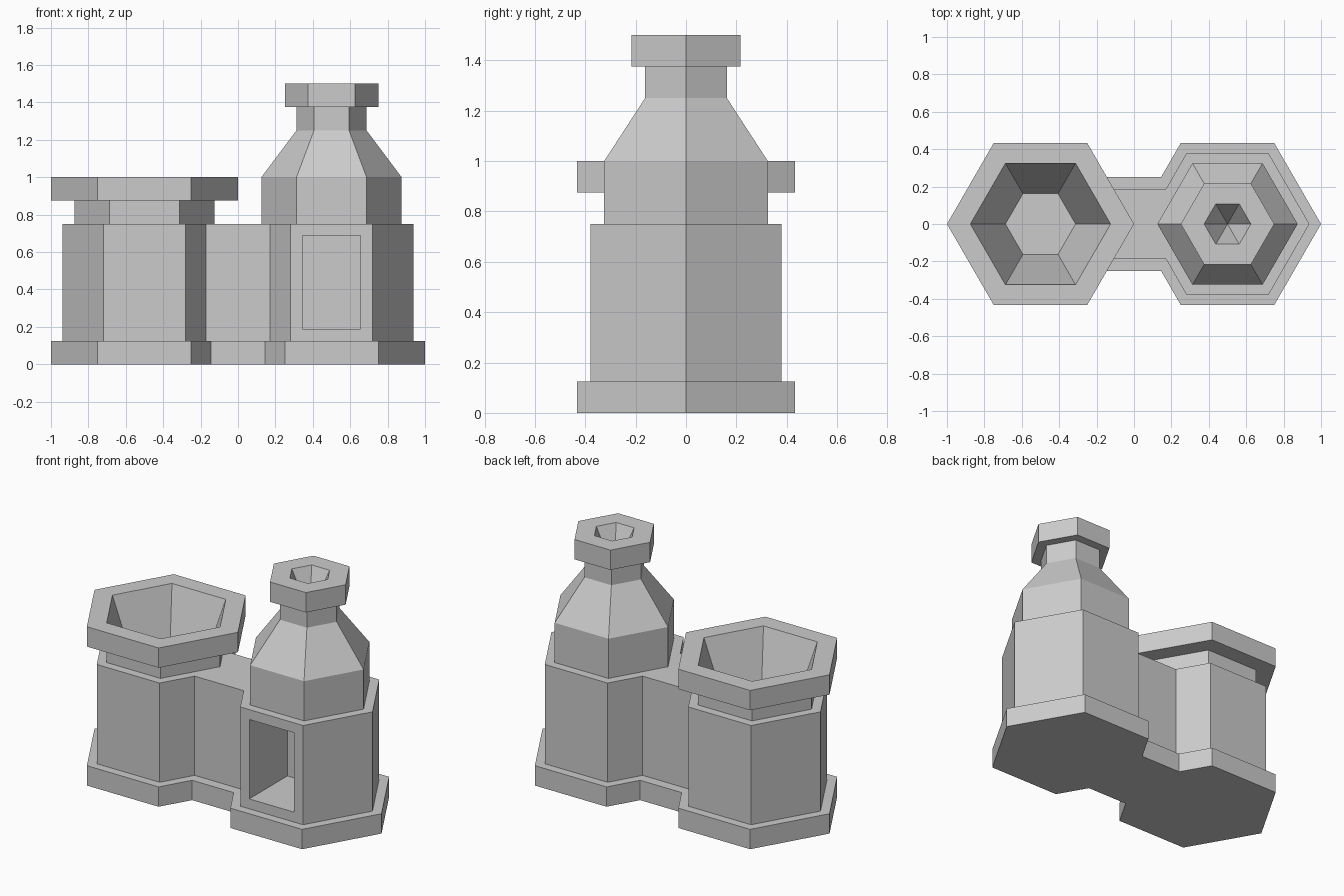
import bpy
import bmesh
from math import cos, sin, tau, sqrt

cube = bpy.data.objects.get("Cube")
if cube:
    bpy.data.objects.remove(cube, do_unlink=True)

stone = bpy.data.materials.new("plain grey")
stone.use_nodes = True
GREY = (0.6, 0.6, 0.6, 1.0)
stone.diffuse_color = GREY
stone.node_tree.nodes["Principled BSDF"].inputs["Base Color"].default_value = GREY

SPACING = 0.5  # distance of each tower from the centre


def finish(name, bm):
    bmesh.ops.recalc_face_normals(bm, faces=bm.faces)
    mesh = bpy.data.meshes.new(name)
    bm.to_mesh(mesh)
    bm.free()
    mesh.materials.append(stone)
    obj = bpy.data.objects.new(name, mesh)
    bpy.context.collection.objects.link(obj)
    return obj


def hex_stack(name, x, profile):
    """Closed six-sided solid from (radius, height) rings; radius 0 is a point."""
    bm = bmesh.new()
    rings = []
    for r, z in profile:
        count = 6 if r else 1
        rings.append([bm.verts.new((x + r * cos(tau * i / 6), r * sin(tau * i / 6), z))
                      for i in range(count)])
    for low, high in zip(rings, rings[1:]):
        for i in range(6):
            j = (i + 1) % 6
            if len(low) == 1:
                bm.faces.new((low[0], high[j], high[i]))
            else:
                bm.faces.new((low[i], low[j], high[j], high[i]))
    for ring in (rings[0], rings[-1]):
        if len(ring) == 6:
            bm.faces.new(ring)
    return finish(name, bm)


def twin_prism(name, radius, half_width, z0, z1):
    """Two hexagons joined by a straight bridge, extruded upwards."""
    inner = SPACING - radius + half_width / sqrt(3)
    h = radius * sqrt(3) / 2
    near, far = SPACING - radius / 2, SPACING + radius / 2
    half = [(inner, -half_width), (near, -h), (far, -h),
            (SPACING + radius, 0), (far, h), (near, h), (inner, half_width)]
    outline = half + [(-x, -y) for x, y in half]
    bm = bmesh.new()
    face = bm.faces.new([bm.verts.new((x, y, z0)) for x, y in outline])
    result = bmesh.ops.extrude_face_region(bm, geom=[face], use_keep_orig=True)
    top = [g for g in result["geom"] if isinstance(g, bmesh.types.BMVert)]
    bmesh.ops.translate(bm, verts=top, vec=(0, 0, z1 - z0))
    return finish(name, bm)


def box(name, low, high):
    bm = bmesh.new()
    bmesh.ops.create_cube(bm, size=1)
    for v in bm.verts:
        v.co = [a if c < 0 else b for c, a, b in zip(v.co, low, high)]
    return finish(name, bm)


def carve(obj, cutter):
    mod = obj.modifiers.new("carve", "BOOLEAN")
    mod.operation = "DIFFERENCE"
    mod.solver = "EXACT"
    mod.object = cutter
    bpy.context.view_layer.objects.active = obj
    bpy.ops.object.modifier_apply(modifier=mod.name)


# Shared plinth and body of both towers
plinth = twin_prism("plinth", 0.5, 0.25, 0, 0.125)
body = twin_prism("body", 0.4375, 0.1875, 0.125, 0.75)

# Wide tower with a flared rim
basin = hex_stack("basin_rim", -SPACING,
                  [(0.375, 0.75), (0.375, 0.875), (0.5, 0.875), (0.5, 1.0)])

# Bottle-shaped tower with shoulder, neck and lip
chimney = hex_stack("chimney", SPACING,
                    [(0.375, 0.75), (0.375, 1.0), (0.1875, 1.25), (0.1875, 1.375),
                     (0.25, 1.375), (0.25, 1.5)])

# Hollows: tapered basin, pointed chimney mouth and front opening
basin_cutter = hex_stack("basin_cutter", -SPACING, [(0.1875, 0.5), (0.4125, 1.1)])
mouth_cutter = hex_stack("mouth_cutter", SPACING, [(0, 1.25), (0.175, 1.6)])
door_cutter = box("door_cutter", (0.344, -0.6, 0.1875), (0.656, 0, 0.6875))

carve(basin, basin_cutter)
carve(body, basin_cutter)
carve(body, door_cutter)
carve(chimney, mouth_cutter)
for cutter in (basin_cutter, mouth_cutter, door_cutter):
    bpy.data.objects.remove(cutter, do_unlink=True)
